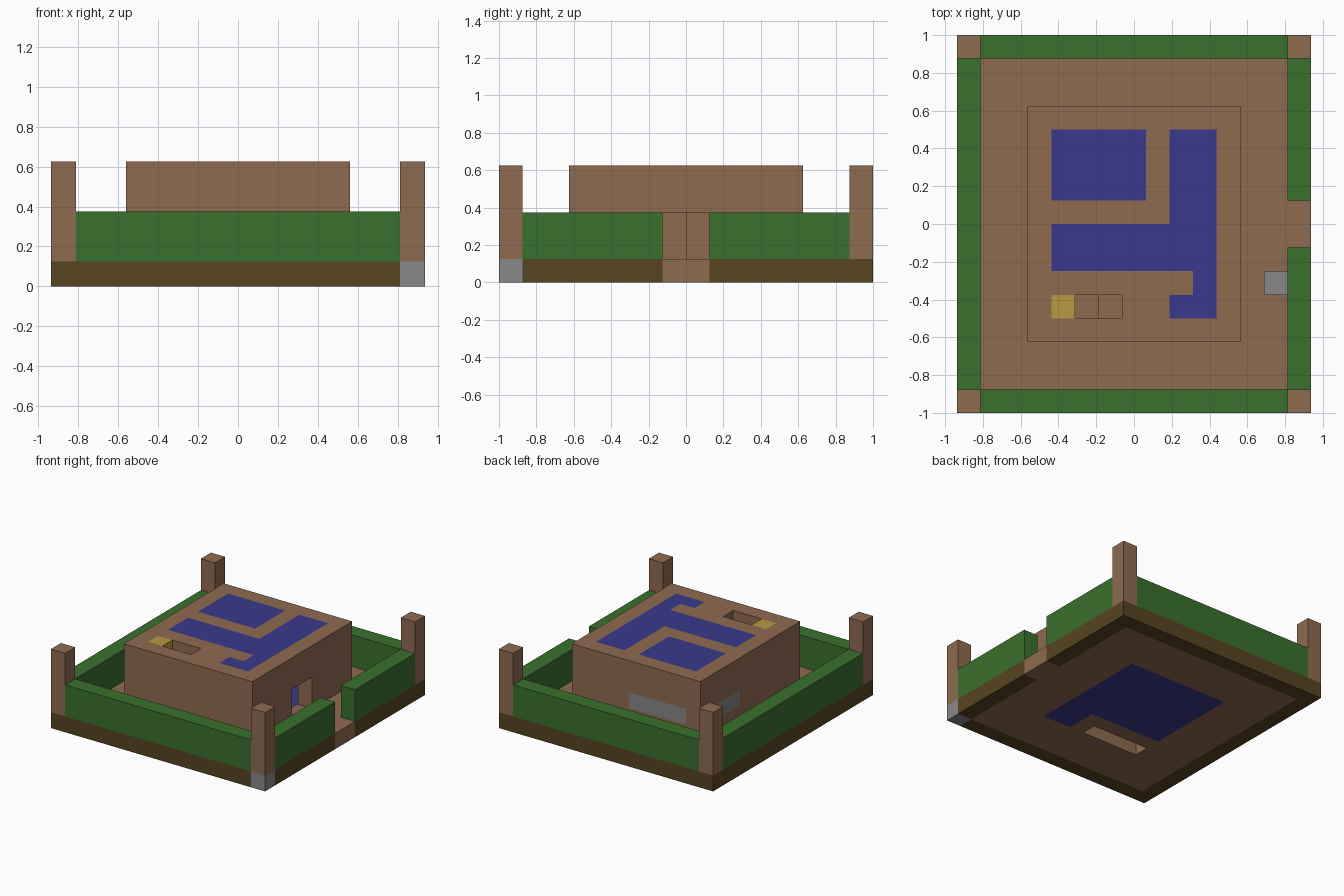
import bpy, bmesh, math
from itertools import product
from mathutils import Vector

default = bpy.data.objects.get("Cube")
if default:
    bpy.data.objects.remove(default)

CELL = 0.125
NX, NY = 15, 16

COLOURS = {
    "brown": (0.275, 0.147, 0.080),
    "soil": (0.098, 0.058, 0.0144),
    "green": (0.042, 0.162, 0.026),
    "blue": (0.042, 0.040, 0.262),
    "grey": (0.246, 0.246, 0.246),
    "yellow": (0.479, 0.314, 0.051),
}
NAMES = list(COLOURS)
MATERIALS = []
for colour_name, rgb in COLOURS.items():
    mat = bpy.data.materials.new(colour_name)
    mat.use_nodes = True
    mat.diffuse_color = (*rgb, 1)
    bsdf = next(n for n in mat.node_tree.nodes if n.type == "BSDF_PRINCIPLED")
    bsdf.inputs["Base Color"].default_value = (*rgb, 1)
    bsdf.inputs["Roughness"].default_value = 0.9
    MATERIALS.append(mat)


def box(i0, i1, j0, j1, k0, k1):
    """All cells in an inclusive box."""
    return set(product(range(i0, i1 + 1), range(j0, j1 + 1), range(k0, k1 + 1)))


def build(name, cells, colour, paint=None):
    """Make one cubic-cell part; paint maps a colour name to the cells wearing it."""
    bm = bmesh.new()
    verts = {}

    def corner(p):
        if p not in verts:
            verts[p] = bm.verts.new(((p[0] - NX / 2) * CELL, (p[1] - NY / 2) * CELL, p[2] * CELL))
        return verts[p]

    painted = {c: col for col, group in (paint or {}).items() for c in group}
    for c in sorted(cells):
        for axis, side in product(range(3), (0, 1)):
            step = [0, 0, 0]
            step[axis] = 2 * side - 1
            if tuple(a + b for a, b in zip(c, step)) in cells:
                continue
            u, v = (axis + 1) % 3, (axis + 2) % 3
            ring = []
            for du, dv in ((0, 0), (1, 0), (1, 1), (0, 1)):
                p = list(c)
                p[axis] += side
                p[u] += du
                p[v] += dv
                ring.append(corner(tuple(p)))
            face = bm.faces.new(ring if side else ring[::-1])
            face.material_index = NAMES.index(painted.get(c, colour))
    # merge flat areas of one colour
    bmesh.ops.dissolve_limit(bm, angle_limit=math.radians(1), verts=bm.verts[:],
                             edges=bm.edges[:], delimit={"MATERIAL"})
    mesh = bpy.data.meshes.new(name)
    bm.to_mesh(mesh)
    bm.free()
    for m in MATERIALS:
        mesh.materials.append(m)
    obj = bpy.data.objects.new(name, mesh)
    bpy.context.collection.objects.link(obj)
    return obj


# Ground slab: soil rim, brown yard, blue room floor, stairwell opening
slab = box(0, 14, 0, 15, 0, 0)
yard = box(1, 13, 1, 14, 0, 0)
gate_path = box(14, 14, 7, 8, 0, 0)
corner_stone = box(14, 14, 0, 0, 0, 0)
room_floor = box(4, 10, 6, 11, 0, 0) | box(9, 10, 4, 5, 0, 0)
build("ground_slab", slab - box(4, 7, 4, 4, 0, 0), "brown",
      {"soil": slab - yard - gate_path - corner_stone,
       "grey": corner_stone, "blue": room_floor})

# Hedges around the yard, with a gate gap on one side
build("front_hedge", box(1, 13, 0, 0, 1, 2), "green")
build("back_hedge", box(1, 13, 15, 15, 1, 2), "green")
build("right_hedge", box(0, 0, 1, 14, 1, 2), "green")
build("left_hedge_front", box(14, 14, 1, 6, 1, 2), "green")
build("left_hedge_back", box(14, 14, 9, 14, 1, 2), "green")

# Corner posts
for x_name, i in (("right", 0), ("left", 14)):
    for y_name, j in (("front", 0), ("back", 15)):
        build(f"{y_name}_{x_name}_post", box(i, i, j, j, 1, 4), "brown")

# Small grey block beside the gate
build("gate_block", box(13, 13, 5, 5, 1, 1), "grey")

# House: walls with doorway and windows, partitions, stairs, roof
walls = box(3, 11, 3, 12, 1, 3) - box(4, 10, 4, 11, 1, 3)
doorway = box(11, 11, 7, 8, 1, 2)
windows = box(4, 7, 12, 12, 2, 2) | box(3, 3, 9, 11, 2, 2)
partitions = box(4, 8, 8, 8, 1, 3) | box(8, 8, 9, 11, 1, 3) | box(4, 8, 5, 5, 1, 3)
stairs = set().union(*(box(i, i, 4, 4, 8 - i, 8 - i) for i in range(5, 8)))
roof = box(3, 11, 3, 12, 4, 4) - box(5, 6, 4, 4, 4, 4)
upper_rooms = (box(4, 7, 9, 11, 4, 4) | box(4, 10, 6, 7, 4, 4)
               | box(9, 10, 4, 11, 4, 4)) - box(9, 9, 5, 5, 4, 4)
landing = box(4, 4, 4, 4, 4, 4)
build("house", (walls - doorway) | partitions | stairs | roof, "brown",
      {"grey": windows, "blue": upper_rooms, "yellow": landing})
